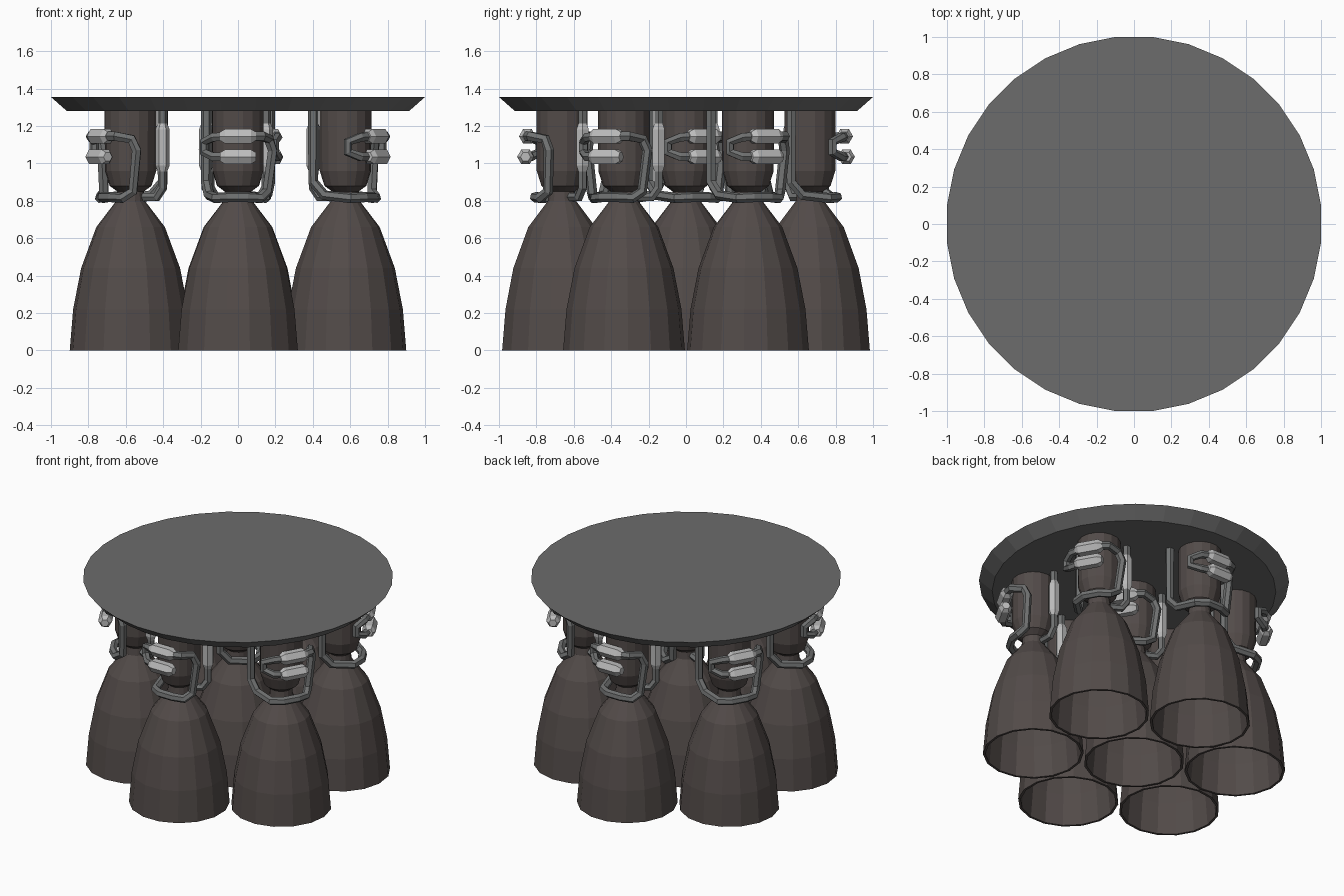
import bpy, bmesh
from math import cos, sin, pi, radians

if "Cube" in bpy.data.objects:
    bpy.data.objects.remove(bpy.data.objects["Cube"])


def material(name, rgb):
    m = bpy.data.materials.new(name)
    m.diffuse_color = (*rgb, 1)
    m.use_nodes = True
    m.node_tree.nodes["Principled BSDF"].inputs["Base Color"].default_value = m.diffuse_color
    return m


BELL = material("dark_bronze", (0.085, 0.07, 0.066))
PIPE = material("pipe_grey", (0.16, 0.165, 0.165))
TANK = material("light_grey", (0.5, 0.5, 0.5))
PLATE = material("plate_grey", (0.15, 0.15, 0.15))


def revolve(name, profile, sides, mat):
    """Lathe an (apothem, z) profile with flat sides facing the axes; cap both ends."""
    bm = bmesh.new()
    k = 1 / cos(pi / sides)
    rings = [[bm.verts.new((r * k * cos((i + .5) * 2 * pi / sides),
                            r * k * sin((i + .5) * 2 * pi / sides), z))
              for i in range(sides)] for r, z in profile]
    for a, b in zip(rings, rings[1:]):
        for i in range(sides):
            j = (i + 1) % sides
            bm.faces.new((a[i], a[j], b[j], b[i]))
    bm.faces.new(rings[0])
    bm.faces.new(rings[-1])
    bmesh.ops.recalc_face_normals(bm, faces=bm.faces)
    me = bpy.data.meshes.new(name)
    bm.to_mesh(me)
    bm.free()
    me.materials.append(mat)
    return me


def tube(name, points, depth, mat, radii=None):
    """Six-sided tube along a polyline, returned as a mesh."""
    cu = bpy.data.curves.new(name + "_path", 'CURVE')
    cu.dimensions = '3D'
    cu.bevel_depth = depth
    cu.bevel_resolution = 1
    cu.use_fill_caps = True
    sp = cu.splines.new('POLY')
    sp.points.add(len(points) - 1)
    sp.use_smooth = False
    for i, p in enumerate(points):
        sp.points[i].co = (*p, 1)
        sp.points[i].radius = radii[i] if radii else 1
    ob = bpy.data.objects.new(name + "_path", cu)
    bpy.context.collection.objects.link(ob)
    bpy.context.view_layer.update()
    me = bpy.data.meshes.new_from_object(
        ob.evaluated_get(bpy.context.evaluated_depsgraph_get()))
    bpy.data.objects.remove(ob)
    me.name = name
    me.materials.clear()
    me.materials.append(mat)
    me.shade_flat()
    return me


def tank(name, a, b, r):
    """Capsule with tapered ends."""
    ts = (0, .14, .86, 1)
    pts = [tuple(p + (q - p) * t for p, q in zip(a, b)) for t in ts]
    return tube(name, pts, r, TANK, (.6, 1, 1, .6))


# Engine parts, modelled for the front engine (outward is -y)
nozzle = revolve("nozzle", [
    (.055, .80), (.165, .65), (.243, .44), (.285, .22), (.304, 0),
    (.32, 0), (.302, .22), (.26, .44), (.18, .66), (.075, .80),
    (.07, .85), (.11, .88), (.135, .96), (.137, 1.28)], 16, BELL)

parts = {
    "nozzle": nozzle,
    # feed line: plate, down, around the throat, up to the upper capsule
    "feed_pipe": tube("feed_pipe", [
        (-.17, .10, 1.29), (-.17, .10, .90), (-.155, .04, .83), (-.12, -.10, .815),
        (-.05, -.145, .82), (.05, -.145, .82), (.12, -.12, .815), (.155, -.075, .85),
        (.185, -.07, 1.07), (.165, -.09, 1.13), (.13, -.17, 1.145), (.07, -.19, 1.145)],
        .028, PIPE),
    # return bend between the two capsules
    "return_bend": tube("return_bend", [
        (-.06, -.19, 1.145), (-.13, -.17, 1.14), (-.18, -.12, 1.115),
        (-.18, -.12, 1.06), (-.13, -.17, 1.035), (-.06, -.19, 1.035)], .026, PIPE),
    "upper_capsule": tank("upper_capsule", (-.095, -.185, 1.145), (.095, -.185, 1.145), .045),
    "lower_capsule": tank("lower_capsule", (-.095, -.195, 1.035), (.095, -.195, 1.035), .045),
    # vertical tank and its line to the throat
    "tank_pipe": tube("tank_pipe", [
        (.15, .11, 1.29), (.15, .11, .87), (.12, .09, .82), (.04, .04, .82)], .026, PIPE),
    "upright_tank": tank("upright_tank", (.15, .11, .95), (.15, .11, 1.22), .038),
}


def place_engine(tag, x, y, facing):
    for name, me in parts.items():
        ob = bpy.data.objects.new(f"{name}_{tag}", me)
        ob.location = (x, y, 0)
        ob.rotation_euler.z = radians(facing - 270)
        bpy.context.collection.objects.link(ob)


# One centre engine and a ring of six
place_engine("centre", 0, 0, 30)
for i in range(6):
    a = 30 + 60 * i
    place_engine(f"ring_{i + 1}", .663 * cos(radians(a)), .663 * sin(radians(a)), a)

# Mounting plate
plate = revolve("mounting_plate", [(.915, 1.28), (1.0, 1.355)], 32, PLATE)
bpy.context.collection.objects.link(bpy.data.objects.new("mounting_plate", plate))
